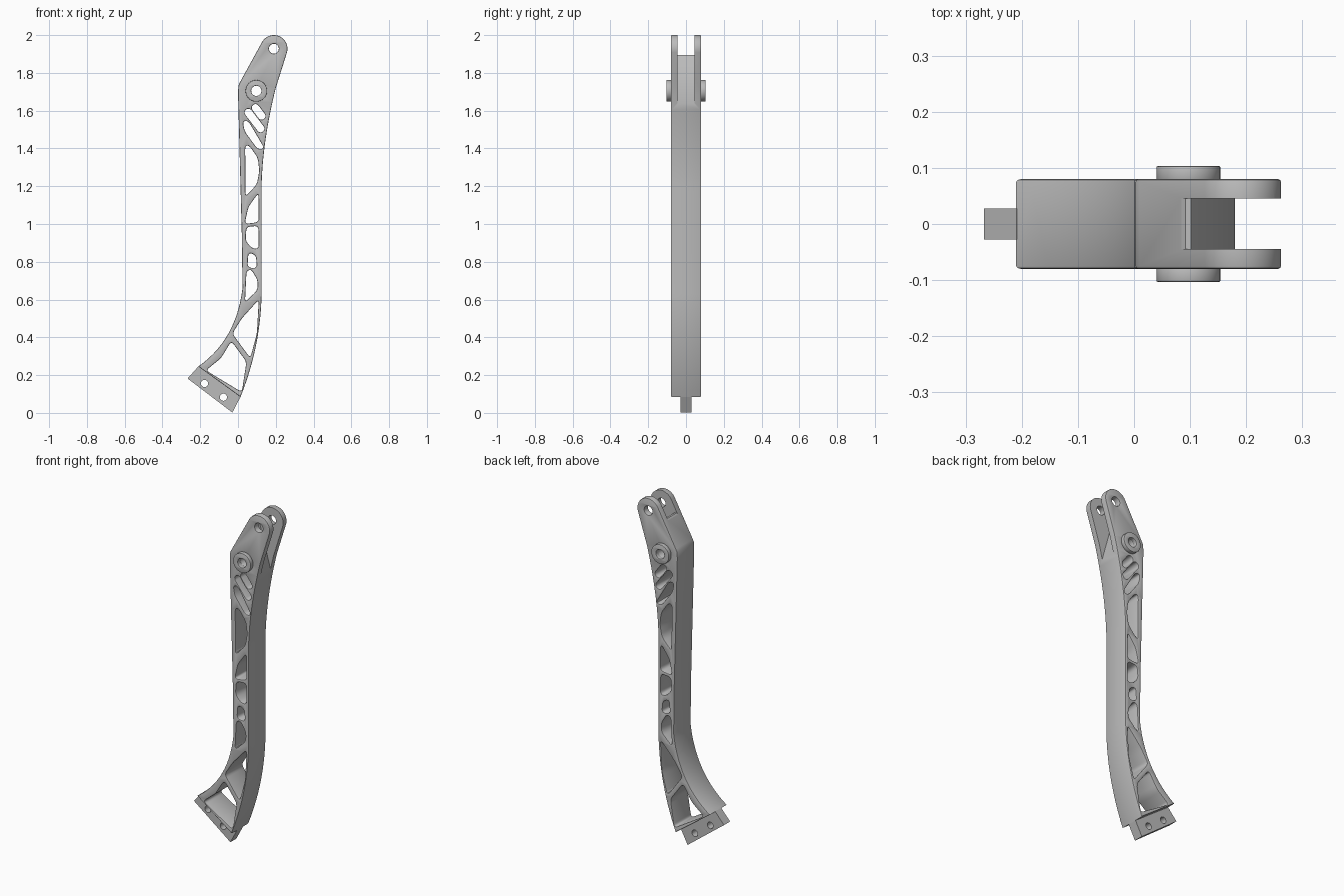
import bpy
import bmesh
from math import cos, sin, pi, radians
from mathutils import Matrix, Vector

if "Cube" in bpy.data.objects:
    bpy.data.objects.remove(bpy.data.objects["Cube"])

metal = bpy.data.materials.new("grey_metal")
metal.use_nodes = True
grey = (0.5, 0.5, 0.5, 1)
metal.diffuse_color = grey
metal.node_tree.nodes["Principled BSDF"].inputs["Base Color"].default_value = grey


def circle(centre, r, n=32, start=0.0, sweep=2 * pi):
    """Points along a circle, or along an arc when sweep is shorter."""
    last = n if sweep == 2 * pi else n - 1
    return [(centre[0] + r * cos(start + sweep * i / last),
             centre[1] + r * sin(start + sweep * i / last)) for i in range(n)]


def bow(a, c, b, n=14):
    """Curved edge from a to b, pulled toward c."""
    a, b, c = Vector(a), Vector(b), Vector(c)
    ts = [i / n for i in range(n + 1)]
    return [tuple(a * (1 - t) ** 2 + c * 2 * t * (1 - t) + b * t * t) for t in ts]


def soften(points, size=0.022, n=5):
    """Round every corner of a polygon."""
    pts = [Vector(p) for p in points]
    out = []
    for i, p in enumerate(pts):
        before, after = pts[i - 1] - p, pts[(i + 1) % len(pts)] - p
        a = p + before.normalized() * min(size, before.length * 0.48)
        b = p + after.normalized() * min(size, after.length * 0.48)
        out += bow(a, p, b, n)
    return out


def capsule(a, b, r):
    """Long round-ended opening."""
    a, b = Vector(a), Vector(b)
    d = b - a
    ang = Vector((1, 0)).angle_signed(d) * -1
    return (circle(b, r, 9, ang - pi / 2, pi) + circle(a, r, 9, ang + pi / 2, pi))


def to_mesh(ob):
    graph = bpy.context.evaluated_depsgraph_get()
    return bpy.data.meshes.new_from_object(ob.evaluated_get(graph))


def plate(name, loops, y0, y1, bevel=0.0):
    """Solid plate in the xz plane; the first loop is the outline, the rest are holes."""
    cu = bpy.data.curves.new(name, "CURVE")
    cu.dimensions, cu.fill_mode = "2D", "BOTH"
    cu.extrude = (y1 - y0) / 2 - bevel
    cu.bevel_depth, cu.bevel_resolution, cu.offset = bevel, 1, -bevel
    for loop in loops:
        sp = cu.splines.new("POLY")
        sp.points.add(len(loop) - 1)
        for point, (x, z) in zip(sp.points, loop):
            point.co = (x, z, 0, 1)
        sp.use_cyclic_u = True
    temp = bpy.data.objects.new(name + "_curve", cu)
    bpy.context.collection.objects.link(temp)
    me = to_mesh(temp)
    bpy.data.objects.remove(temp)
    me.transform(Matrix.Translation((0, (y0 + y1) / 2, 0)) @ Matrix.Rotation(pi / 2, 4, "X"))
    bm = bmesh.new()
    bm.from_mesh(me)
    bmesh.ops.remove_doubles(bm, verts=bm.verts, dist=0.00005)
    bmesh.ops.recalc_face_normals(bm, faces=bm.faces)
    bm.to_mesh(me)
    bm.free()
    me.materials.clear()
    me.materials.append(metal)
    ob = bpy.data.objects.new(name, me)
    bpy.context.collection.objects.link(ob)
    return ob


pin, boss = (0.19, 1.928), (0.097, 1.705)

# Arm outline: curved foot, straight shank, rounded fork end
outline = (bow((-0.21, 0.246), (-0.01, 0.385), (0.024, 0.66))
           + [(0.02, 0.95), (0.008, 1.4), (0.0, 1.7), (0.003, 1.735), (0.01, 1.75)]
           + circle(pin, 0.072, 22, radians(152), radians(-168))
           + bow((0.2, 1.72), (0.132, 1.45), (0.125, 1.21))
           + bow((0.125, 0.63), (0.12, 0.35), (0.013, 0.084)))

# Lightening windows from foot to fork
windows = [
    [(-0.17, 0.225), (-0.09, 0.29), (-0.035, 0.38), (0.045, 0.27), (0.02, 0.11)],
    [(-0.03, 0.42), (0.02, 0.5), (0.11, 0.6), (0.1, 0.42), (0.065, 0.29)],
    [(0.045, 0.75), (0.07, 0.76), (0.105, 0.7), (0.103, 0.65), (0.037, 0.585)],
    [(0.055, 0.85), (0.095, 0.835), (0.1, 0.765), (0.05, 0.77)],
    [(0.045, 0.985), (0.108, 0.99), (0.11, 0.87), (0.075, 0.87), (0.04, 0.91)],
    [(0.108, 1.165), (0.11, 1.01), (0.035, 1.0), (0.055, 1.09)],
    [(0.038, 1.415), (0.06, 1.415), (0.105, 1.35), (0.113, 1.28), (0.1, 1.21), (0.04, 1.145)],
    [(0.025, 1.545), (0.055, 1.545), (0.14, 1.4), (0.105, 1.395), (0.035, 1.49)],
]
openings = [soften(w) for w in windows]
openings += [capsule((0.055, 1.59), (0.12, 1.505), 0.02),
             capsule((0.093, 1.615), (0.125, 1.572), 0.02)]

arm = plate("arm", [outline] + openings + [circle(pin, 0.026), circle(boss, 0.027)],
            -0.08, 0.08, 0.005)

# Fork slot with a sloping floor
slot = plate("slot_cutter",
             [[(0.05, 1.96), (0.085, 1.886), (0.092, 1.894), (0.102, 1.895), (0.112, 1.88),
               (0.19, 1.6), (0.4, 1.6), (0.4, 2.1), (0.05, 2.1)]], -0.045, 0.045)
slot.hide_render = True
cut = arm.modifiers.new("fork_slot", "BOOLEAN")
cut.operation, cut.solver, cut.object = "DIFFERENCE", "EXACT", slot
bpy.context.view_layer.update()
carved = to_mesh(arm)
arm.modifiers.clear()
arm.data = carved
bpy.data.objects.remove(slot)

parts = [arm]

# Raised ring on each side
ring = [circle(boss, 0.057, 40), circle(boss, 0.027)]
for name, y0, y1 in (("front_boss", -0.103, -0.078), ("back_boss", 0.078, 0.103)):
    parts.append(plate(name, ring, y0, y1, 0.002))

# Mounting tab under the foot
tab = [(-0.267, 0.182), (-0.209, 0.247), (0.013, 0.084), (-0.03, 0.002)]
parts.append(plate("mounting_tab",
                   [tab, circle((-0.177, 0.156), 0.019), circle((-0.077, 0.083), 0.019)],
                   -0.028, 0.028))

bpy.ops.object.select_all(action="DESELECT")
for ob in parts:
    ob.select_set(True)
bpy.context.view_layer.objects.active = arm
bpy.ops.object.shade_smooth_by_angle(angle=radians(30))
